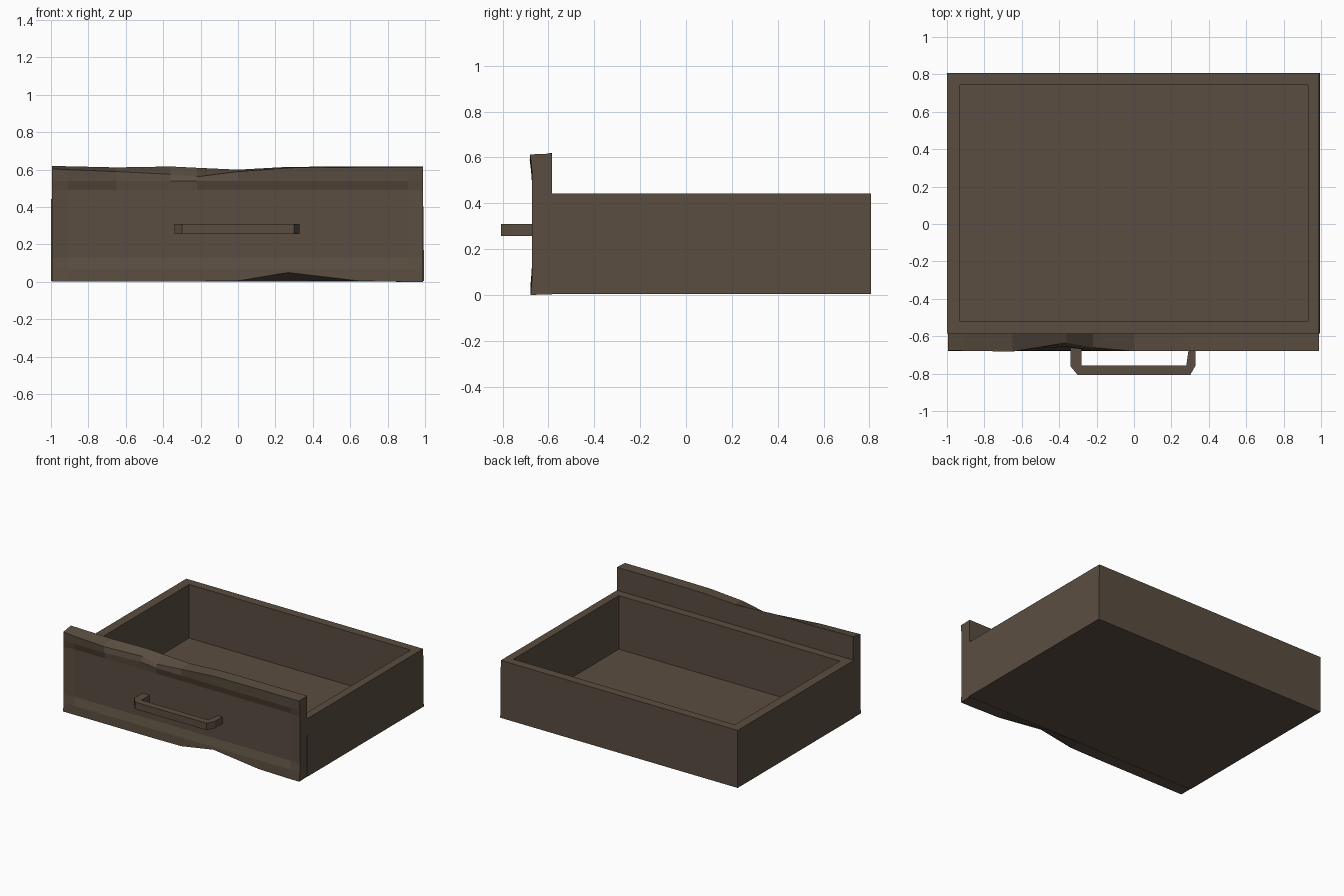
import bpy, bmesh

if "Cube" in bpy.data.objects:
    bpy.data.objects.remove(bpy.data.objects["Cube"])

wood = bpy.data.materials.new("dark_brown_wood")
wood.diffuse_color = (0.102, 0.075, 0.051, 1)
wood.use_nodes = True
wood.node_tree.nodes["Principled BSDF"].inputs["Base Color"].default_value = wood.diffuse_color


def finish(bm, name):
    bmesh.ops.recalc_face_normals(bm, faces=bm.faces)
    mesh = bpy.data.meshes.new(name)
    bm.to_mesh(mesh)
    bm.free()
    mesh.materials.append(wood)
    obj = bpy.data.objects.new(name, mesh)
    bpy.context.collection.objects.link(obj)
    return obj


def loft(name, rings, closed=False):
    """Skin a row of equal-length cross-sections and cap the ends."""
    bm = bmesh.new()
    loops = [[bm.verts.new(p) for p in ring] for ring in rings]
    n = len(loops[0])
    for a, b in zip(loops, loops[1:]):
        for i in range(n):
            j = (i + 1) % n
            bm.faces.new((a[i], a[j], b[j], b[i]))
    if not closed:
        bm.faces.new(loops[0])
        bm.faces.new(loops[-1])
    return finish(bm, name)


# Tray: nested rectangles from outer bottom, over the rim, down to the floor
def rect(x0, x1, y0, y1, z):
    return [(x0, y0, z), (x1, y0, z), (x1, y1, z), (x0, y1, z)]


loft("drawer_tray", [
    rect(-1, 0.995, -0.585, 0.808, 0.005),
    rect(-1, 0.99, -0.585, 0.808, 0.442),
    rect(-0.93, 0.93, -0.522, 0.742, 0.442),
    rect(-0.93, 0.93, -0.522, 0.742, 0.035),
])

# Front board: worn edges and a shallow sunken field.
# Each station: x, back top z, front top z, front top y, front bottom z
stations = [
    (-0.995, 0.62, 0.605, -0.675, 0.003),
    (-0.91, 0.618, 0.60, -0.678, 0.003),
    (-0.65, 0.612, 0.59, -0.682, 0.003),
    (-0.36, 0.617, 0.575, -0.635, 0.003),
    (-0.22, 0.61, 0.562, -0.66, 0.003),
    (0.0, 0.60, 0.59, -0.68, 0.005),
    (0.27, 0.615, 0.61, -0.68, 0.05),
    (0.65, 0.617, 0.613, -0.68, 0.005),
    (0.91, 0.617, 0.613, -0.68, 0.0),
    (0.99, 0.617, 0.613, -0.68, 0.0),
]
rings = []
for i, (x, zb, zf, yf, z0) in enumerate(stations):
    edge = i in (0, len(stations) - 1)
    frame = -0.672 if edge else -0.676
    field = frame if edge else -0.66
    rings.append([
        (x, -0.585, 0.003), (x, -0.678, z0), (x, frame, 0.07),
        (x, field, 0.13), (x, field, 0.49), (x, max(frame, yf - 0.02), 0.54),
        (x, yf, zf), (x, -0.585, zb),
    ])
loft("front_board", rings)

# Handle: square bar bent around two chamfered corners
outer = [(-0.34, -0.65), (-0.34, -0.76), (-0.30, -0.808),
         (0.30, -0.808), (0.33, -0.755), (0.33, -0.65)]
inner = [(-0.282, -0.65), (-0.28, -0.755), (-0.278, -0.757),
         (0.278, -0.757), (0.28, -0.755), (0.295, -0.65)]
loft("pull_handle", [
    [(*o, 0.257), (*n, 0.257), (*n, 0.31), (*o, 0.31)]
    for o, n in zip(outer, inner)
])
